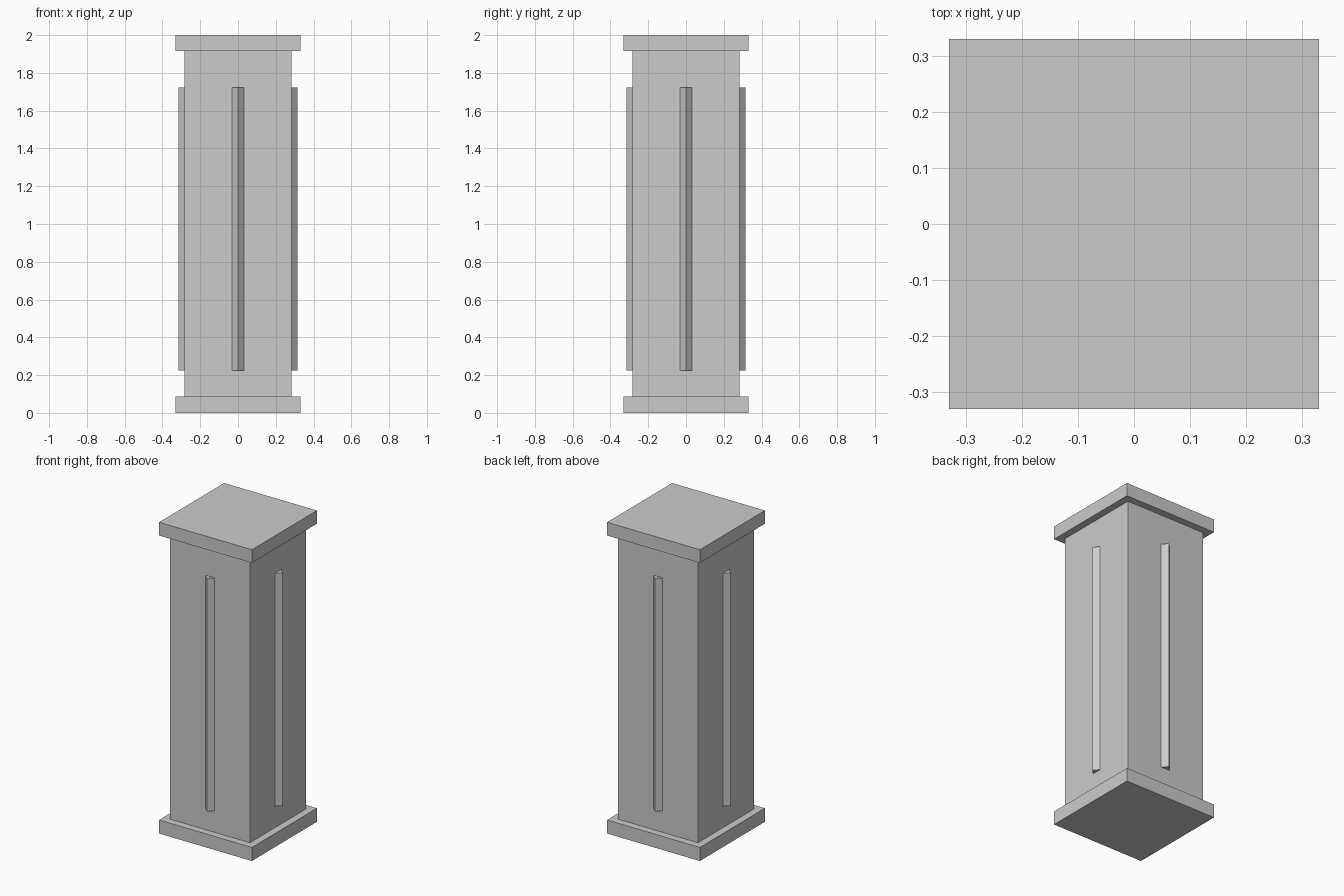
import bpy
from math import pi, sin, cos

if "Cube" in bpy.data.objects:
    bpy.data.objects.remove(bpy.data.objects["Cube"])


def box(name, half, z0, z1):
    bpy.ops.mesh.primitive_cube_add(size=1, location=(0, 0, (z0 + z1) / 2))
    ob = bpy.context.object
    ob.name = name
    ob.scale = (2 * half, 2 * half, z1 - z0)
    bpy.ops.object.transform_apply(location=False, rotation=False, scale=True)
    return ob


# Square base, shaft and cap
box("base_plate", 0.33, 0.0, 0.087)
box("shaft", 0.284, 0.087, 1.915)
box("cap_plate", 0.33, 1.915, 2.0)

# Diamond-section strip half sunk into the middle of each shaft face
Z0, Z1 = 0.225, 1.722
for i, side in enumerate(("right", "back", "left", "front")):
    a = i * pi / 2
    bpy.ops.mesh.primitive_cylinder_add(
        vertices=4, radius=0.032, depth=Z1 - Z0,
        location=(0.284 * cos(a), 0.284 * sin(a), (Z0 + Z1) / 2))
    bpy.context.object.name = side + "_strip"
